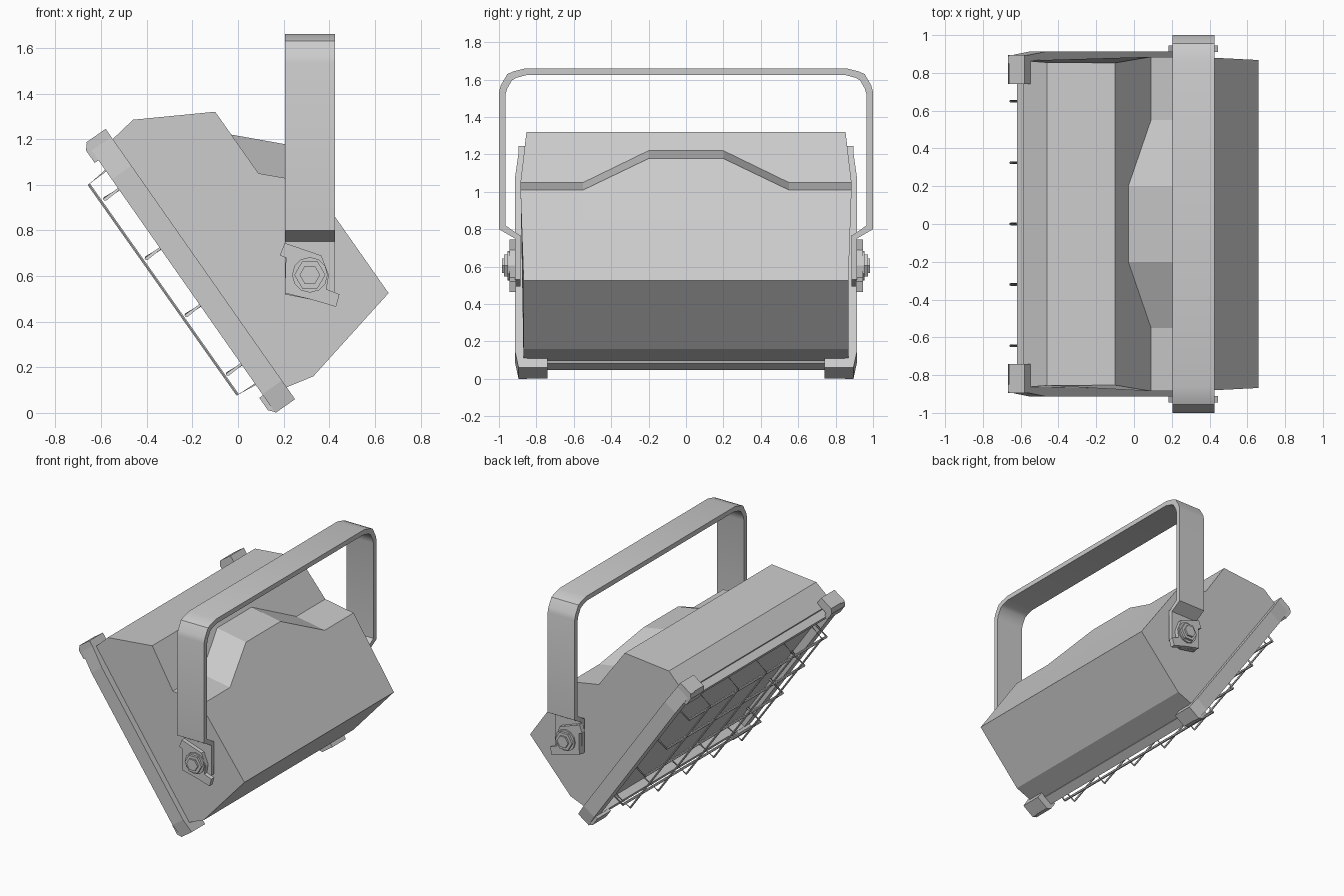
import bpy, bmesh, math
from mathutils import Vector, Matrix

if "Cube" in bpy.data.objects:
    bpy.data.objects.remove(bpy.data.objects["Cube"])

grey = bpy.data.materials.new("light_grey")
grey.diffuse_color = (0.6, 0.6, 0.6, 1)
grey.use_nodes = True
grey.node_tree.nodes["Principled BSDF"].inputs["Base Color"].default_value = grey.diffuse_color


def make(name, verts, faces, smooth=None):
    me = bpy.data.meshes.new(name)
    me.from_pydata([tuple(v) for v in verts], [], faces)
    bm = bmesh.new()
    bm.from_mesh(me)
    bmesh.ops.recalc_face_normals(bm, faces=bm.faces)
    bm.to_mesh(me)
    bm.free()
    me.materials.append(grey)
    ob = bpy.data.objects.new(name, me)
    bpy.context.collection.objects.link(ob)
    if smooth:
        bpy.context.view_layer.objects.active = ob
        ob.select_set(True)
        bpy.ops.object.shade_smooth_by_angle(angle=math.radians(smooth))
        ob.select_set(False)
    return ob


def loft(name, rings, smooth=None, caps=True, closed=False):
    """Join equal-length rings of points into a skin."""
    n, m = len(rings[0]), len(rings)
    faces = []
    for i in range(m if closed else m - 1):
        j = (i + 1) % m
        faces += [(i*n + k, i*n + (k+1) % n, j*n + (k+1) % n, j*n + k) for k in range(n)]
    if caps and not closed:
        faces += [tuple(range(n)), tuple(range((m-1)*n, m*n))]
    return make(name, [p for r in rings for p in r], faces, smooth)


def tilt(u, y, n):
    """Lamp coordinates: u up along the front, n out of the front."""
    return Vector((0.25 - 0.5737*u - 0.819*n, y, 0.06 + 0.819*u - 0.5737*n))


def plate_y(name, pts, y0, y1):
    return loft(name, [[(x, y, z) for x, z in pts] for y in (y0, y1)])


def ngon(sides, r, turn=0.0):
    return [(0.315 + r*math.cos(turn + 2*math.pi*i/sides),
             0.605 + r*math.sin(turn + 2*math.pi*i/sides)) for i in range(sides)]


def wire(name, pts, r=0.007):
    """Thin rod along a path, with mitred rings."""
    rings = []
    for i, p in enumerate(pts):
        a, b = pts[max(i-1, 0)], pts[min(i+1, len(pts)-1)]
        d = (b - a).normalized()
        s = Vector((0.819, 0.0, 0.5737)).cross(d)
        if s.length < 0.1:
            s = Vector((0, 1, 0))
        s.normalize()
        t = d.cross(s)
        rings.append([p + r*(math.cos(k*math.pi/3)*s + math.sin(k*math.pi/3)*t) for k in range(6)])
    loft(name, rings, 40)


# housing: side profile (x, z, half width) swept across y, with a raised middle on the back
lo, hi = tilt(0.075, 0, 0.05), tilt(1.385, 0, 0.05)
prof = [(lo.x, lo.z, .87), (0.33, 0.16, .87), (0.66, 0.525, .868), (0.425, 0.86, .88),
        (0.32, 1.01, .885), (0.09, 1.05, .885), (-0.10, 1.32, .853), (-0.46, 1.285, .855),
        (hi.x, hi.z, .865)]
rings = []
for y, hump in ((-1, 0), (-.55, 0), (-.2, 1), (.2, 1), (.55, 0), (1, 0)):
    ring = []
    for i, (x, z, w) in enumerate(prof):
        if hump and i == 4:
            x, z = 0.205, 1.178
        if hump and i == 5:
            x, z = -0.03, 1.22
        ring.append((x, y*w if abs(y) == 1 else y, z))
    rings.append(ring)
loft("housing", rings)

# front rim around the glass
section = [(0, 0.04), (0, 0.105), (0.04, 0.105), (0.04, 0.04)]
corners = [(0.058, -.87, 1, 1), (0.058, .87, 1, -1), (1.364, .87, -1, -1), (1.364, -.87, -1, 1)]
loft("front_rim", [[tilt(u + su*d, y + sy*d, n) for d, n in section] for u, y, su, sy in corners],
     closed=True)

for s, side in ((-1, "left"), (1, "right")):
    # side flange of the front frame
    edge = [(.85, .0), (.895, .0), (.913, .1), (.913, 1.25), (.89, 1.447), (.85, 1.447)]
    loft(side + "_flange", [[tilt(u, s*y, n) for y, u in edge] for n in (0, 0.105)])

    # corner clips wrapping the frame
    for low in (True, False):
        clip = [(0, 0), (0, .1), (.028, .125), (.095, .125), (.095, .095), (.06, .09), (.06, 0)]
        pts = [(u if low else 1.447 - u, n) for u, n in clip]
        loft(side + ("_lower_clip" if low else "_upper_clip"),
             [[tilt(u, s*y, n) for u, n in pts] for y in (0.74, 0.895)])

    # bracket foot, locking plate, washer and bolt
    plate_y(side + "_bracket_foot", [(.205, .77), (.425, .77), (.425, .53), (.33, .495), (.205, .52)],
            s*.885, s*.915)
    plate_y(side + "_lock_plate", [(.205, .745), (.183, .69), (.21, .68), (.205, .525), (.32, .497),
                                   (.43, .465), (.445, .52), (.388, .542), (.398, .605), (.365, .69)],
            s*.91, s*.945)
    plate_y(side + "_washer", ngon(12, .078), s*.94, s*.955)
    plate_y(side + "_bolt_head", ngon(6, .068), s*.95, s*.972)
    plate_y(side + "_bolt_tip", ngon(6, .045), s*.97, s*.985)

# carrying bracket: bent strap
outer = [(.905, .745), (1.0, .80), (1.0, 1.535), (.99, 1.57), (.955, 1.63), (.925, 1.643), (.86, 1.66)]
inner = [(.885, .765), (.965, .82), (.965, 1.52), (.957, 1.55), (.93, 1.597), (.905, 1.61), (.85, 1.625)]
pairs = list(zip(outer, inner))
path = [((-a, b), (-c, d)) for (a, b), (c, d) in pairs] + pairs[::-1]
loft("bracket", [[(.205, o[0], o[1]), (.425, o[0], o[1]), (.425, i[0], i[1]), (.205, i[0], i[1])]
                 for o, i in path], 35)

# wire guard
for y in (-.645, -.32, 0, .325, .65):
    wire("guard_upright", [tilt(.15, y, .06), tilt(.16, y, .195), tilt(1.29, y, .2), tilt(1.3, y, .06)])
for u in (.26, .575, .88, 1.197):
    wire("guard_crossbar", [tilt(u, -.8, .05), tilt(u, -.8, .178), tilt(u, .8, .178), tilt(u, .8, .05)], .009)
